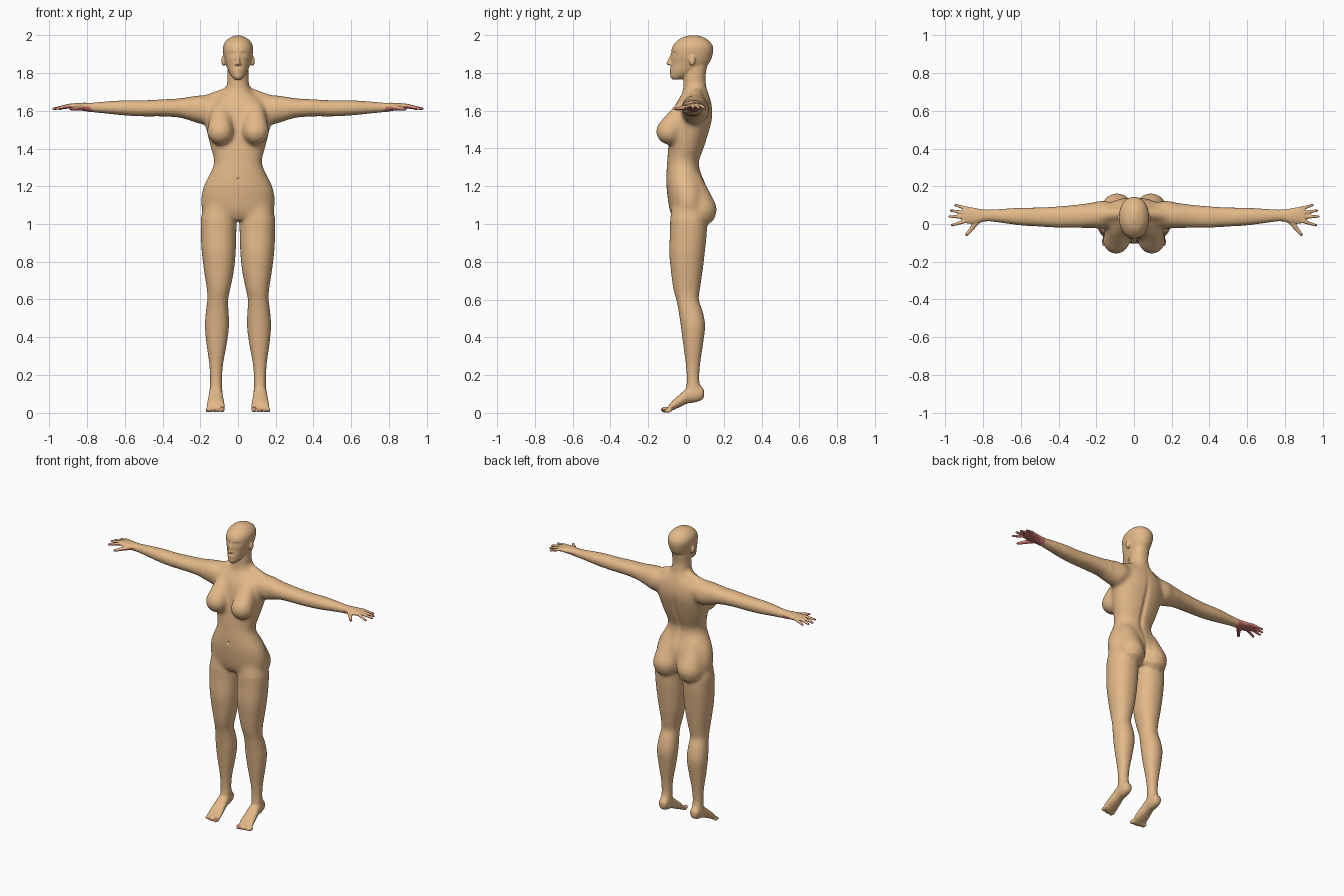
import bpy
import bmesh
from math import sin, cos, pi, exp, copysign
from mathutils import Vector, Matrix

if "Cube" in bpy.data.objects:
    bpy.data.objects.remove(bpy.data.objects["Cube"], do_unlink=True)


def make_material(name, colour):
    mat = bpy.data.materials.new(name)
    mat.use_nodes = True
    mat.diffuse_color = (*colour, 1)
    shader = mat.node_tree.nodes["Principled BSDF"]
    shader.inputs["Base Color"].default_value = (*colour, 1)
    shader.inputs["Roughness"].default_value = .7
    return mat


skin = make_material("skin", (.77, .485, .25))
palm_red = make_material("palm red", (.58, .16, .15))

bm = bmesh.new()
SIDES = (1, -1)

# Where a ring point goes: distance along the axis, then the two cross directions
PLACE = {
    "x": lambda t, a, b: (t, a, b),
    "y": lambda t, a, b: (a, t, b),
    "z": lambda t, a, b: (a, b, t),
}


def refine(rows, steps=4):
    """Smooth curve through the section rows."""
    rows = [Vector(r) for r in rows]
    padded = [rows[0]] + rows + [rows[-1]]
    result = []
    for p0, p1, p2, p3 in zip(padded, padded[1:], padded[2:], padded[3:]):
        for i in range(steps):
            t = i / steps
            result.append(p1 + (p2 - p0) * (t / 2)
                          + (p0 * 2 - p1 * 5 + p2 * 4 - p3) * (t * t / 2)
                          + (p1 * 3 - p0 - p2 * 3 + p3) * (t ** 3 / 2))
    return result + [rows[-1]]


def loft(axis, rows, side=1, count=32, power=.92):
    """Closed tube; each row is position, low and high of both cross directions."""
    rings = []
    for pos, a0, a1, b0, b1 in refine(rows):
        ring = []
        for i in range(count):
            c, s = cos(2 * pi * i / count), sin(2 * pi * i / count)
            a = (a0 + a1) / 2 + (a1 - a0) / 2 * copysign(abs(c) ** power, c)
            b = (b0 + b1) / 2 + (b1 - b0) / 2 * copysign(abs(s) ** power, s)
            x, y, z = PLACE[axis](pos, a, b)
            ring.append(bm.verts.new((x * side, y, z)))
        rings.append(ring)
    for low, high in zip(rings, rings[1:]):
        for i in range(count):
            j = (i + 1) % count
            bm.faces.new((low[i], low[j], high[j], high[i]))
    bm.faces.new(rings[0])
    bm.faces.new(rings[-1])


def ball(centre, radii, side=1, detail=3):
    x, y, z = centre
    place = Matrix.Translation((x * side, y, z)) @ Matrix.Diagonal((*radii, 1))
    bmesh.ops.create_icosphere(bm, subdivisions=detail, radius=1, matrix=place)


def taper(start, end, r0, r1, side=1, beads=14):
    """Rounded tapering rod made from overlapping balls."""
    start, end = Vector(start), Vector(end)
    for i in range(beads):
        t = i / (beads - 1)
        r = r0 + (r1 - r0) * t
        ball(start.lerp(end, t), (r, r, r), side, 2)


# Torso and neck: height, half width, front, back
torso = [
    (1.02, .10, -.06, .08), (1.06, .18, -.083, .11), (1.12, .197, -.095, .12),
    (1.2, .183, -.104, .108), (1.27, .148, -.104, .08), (1.33, .127, -.10, .07),
    (1.4, .144, -.095, .095), (1.48, .164, -.085, .12), (1.56, .178, -.075, .14),
    (1.62, .165, -.062, .139), (1.66, .14, -.04, .13), (1.69, .085, -.022, .12),
    (1.73, .061, -.015, .108), (1.78, .056, -.014, .103), (1.85, .055, -.01, .115),
]
loft("z", [(z, -w, w, f, b) for z, w, f, b in torso])

# Head: chin to crown
head = [
    (1.764, .016, -.07, -.03), (1.78, .032, -.083, .01), (1.81, .051, -.083, .08),
    (1.85, .065, -.079, .122), (1.89, .076, -.079, .139), (1.93, .08, -.075, .144),
    (1.96, .072, -.057, .131), (1.985, .048, -.024, .10), (1.999, .015, .02, .06),
]
loft("z", [(z, -w, w, f, b) for z, w, f, b in head], power=.95)

# Nose
taper((0, -.073, 1.9), (0, -.095, 1.85), .007, .010)

# Limb sections: position, then low and high of each cross direction
leg = [
    (1.12, .03, .17, -.07, .09), (1.04, .008, .196, -.083, .11),
    (.95, .009, .197, -.085, .11), (.85, .012, .192, -.089, .1),
    (.75, .022, .18, -.08, .088), (.66, .04, .166, -.068, .075),
    (.6, .052, .163, -.052, .068), (.54, .05, .17, -.04, .088),
    (.46, .047, .176, -.028, .102), (.36, .06, .167, -.015, .09),
    (.26, .078, .153, -.002, .076), (.18, .084, .149, .004, .07),
    (.12, .083, .15, .0, .08), (.08, .09, .145, .01, .08),
]
arm = [
    (.1, -.01, .11, 1.57, 1.67), (.17, -.025, .125, 1.53, 1.68),
    (.22, -.023, .115, 1.535, 1.682), (.3, -.02, .103, 1.562, 1.667),
    (.4, -.02, .094, 1.57, 1.661), (.5, -.014, .088, 1.57, 1.656),
    (.6, -.008, .087, 1.575, 1.656), (.7, .005, .081, 1.585, 1.65),
    (.78, .014, .077, 1.593, 1.643), (.82, .006, .08, 1.6, 1.643),
    (.87, .0, .09, 1.608, 1.64), (.905, .008, .085, 1.612, 1.636),
]
foot = [
    (.096, .105, .129, .09, .12), (.085, .09, .145, .07, .14),
    (.05, .083, .152, .056, .15), (.01, .081, .154, .05, .135),
    (-.03, .076, .16, .032, .1), (-.07, .071, .165, .014, .065),
    (-.092, .071, .167, .006, .038), (-.1, .08, .16, .009, .026),
]
# Finger base, tip and end radii, from little finger to thumb
fingers = [
    ((.88, .081, 1.626), (.946, .1, 1.611), .011, .008),
    ((.895, .059, 1.626), (.969, .071, 1.611), .0115, .008),
    ((.9, .037, 1.626), (.978, .04, 1.611), .0115, .008),
    ((.895, .015, 1.626), (.965, -.007, 1.611), .0115, .008),
    ((.825, .02, 1.618), (.887, -.057, 1.609), .017, .009),
]

for s in SIDES:
    loft("z", leg, s)
    loft("x", arm, s)
    loft("y", foot, s)
    # Chest, hips and shoulder slope
    taper((.09, -.015, 1.6), (.094, -.088, 1.49), .055, .075, s)
    taper((.08, .02, 1.22), (.09, .078, 1.075), .072, .09, s)
    taper((.04, .06, 1.705), (.19, .047, 1.633), .03, .046, s)
    # Ears and nose wings
    ball((.077, .033, 1.865), (.012, .017, .028), s)
    ball((.01, -.083, 1.847), (.008, .01, .007), s)
    # Fingers and thumb
    for base, tip, r0, r1 in fingers:
        taper(base, tip, r0, r1, s)
    # Toes, big toe on the inside
    ball((.084, -.109, .017), (.0135, .025, .016), s)
    for i in range(4):
        ball((.107 + .0185 * i, .004 * i - .107, .0115), (.0078, .024, .0105), s)

bmesh.ops.recalc_face_normals(bm, faces=bm.faces)
mesh = bpy.data.meshes.new("body")
bm.to_mesh(mesh)
bm.free()
body = bpy.data.objects.new("body", mesh)
bpy.context.collection.objects.link(body)

# Fuse all parts into one skin
fuse = body.modifiers.new("fuse", "REMESH")
fuse.mode = "VOXEL"
fuse.voxel_size = .005
graph = bpy.context.evaluated_depsgraph_get()
fused = bpy.data.meshes.new_from_object(body.evaluated_get(graph))
body.modifiers.clear()
body.data = fused
fused.materials.clear()
fused.materials.append(skin)
fused.materials.append(palm_red)

bm = bmesh.new()
bm.from_mesh(fused)


def relax(verts, times):
    for _ in range(times):
        bmesh.ops.smooth_vert(bm, verts=verts, factor=.5, use_axis_x=True,
                              use_axis_y=True, use_axis_z=True)


# Blend the limbs and most of all the trunk, keep face, hands and feet crisp
relax(bm.verts[:], 2)
relax([v for v in bm.verts if abs(v.co.x) < .78 and .12 < v.co.z < 1.76], 20)
relax([v for v in bm.verts if abs(v.co.x) < .26 and 1.03 < v.co.z < 1.74], 45)

# Sculpted dents: x, height, width, tall, shift in y; sign picks front or back
front_dents = [
    (.033, 1.9, .018, .012, .007), (.033, 1.897, .011, .006, -.005),
    (0, 1.815, .018, .009, -.006), (0, 1.814, .017, .003, .004),
    (0, 1.237, .005, .006, .015),
]
back_dents = [(0, 1.4, .016, .17, -.011), (0, 1.08, .012, .06, -.012)]
bm.normal_update()
for v in bm.verts:
    if abs(v.co.x) > .2 or v.co.z < 1.03:
        continue
    shift = 0
    for x, z, w, h, depth in front_dents if v.normal.y < 0 else back_dents:
        dx, dz = (abs(v.co.x) - x) / w, (v.co.z - z) / h
        shift += depth * exp(-dx * dx - dz * dz)
    v.co.y += shift

# Palms, fingernails and toenails take the red, everything else is skin
tips = [Vector(tip) for base, tip, r0, r1 in fingers]
bm.normal_update()
for f in bm.faces:
    c = f.calc_center_median()
    hand_point = Vector((abs(c.x), c.y, c.z))
    palm = abs(c.x) > .78 and f.normal.z < .1
    nail = f.normal.z > .3 and (
        c.y < -.119 and c.z < .1
        or any((hand_point - tip).length < .0105 for tip in tips))
    f.material_index = 1 if palm or nail else 0
    f.smooth = True
bm.to_mesh(fused)
bm.free()
